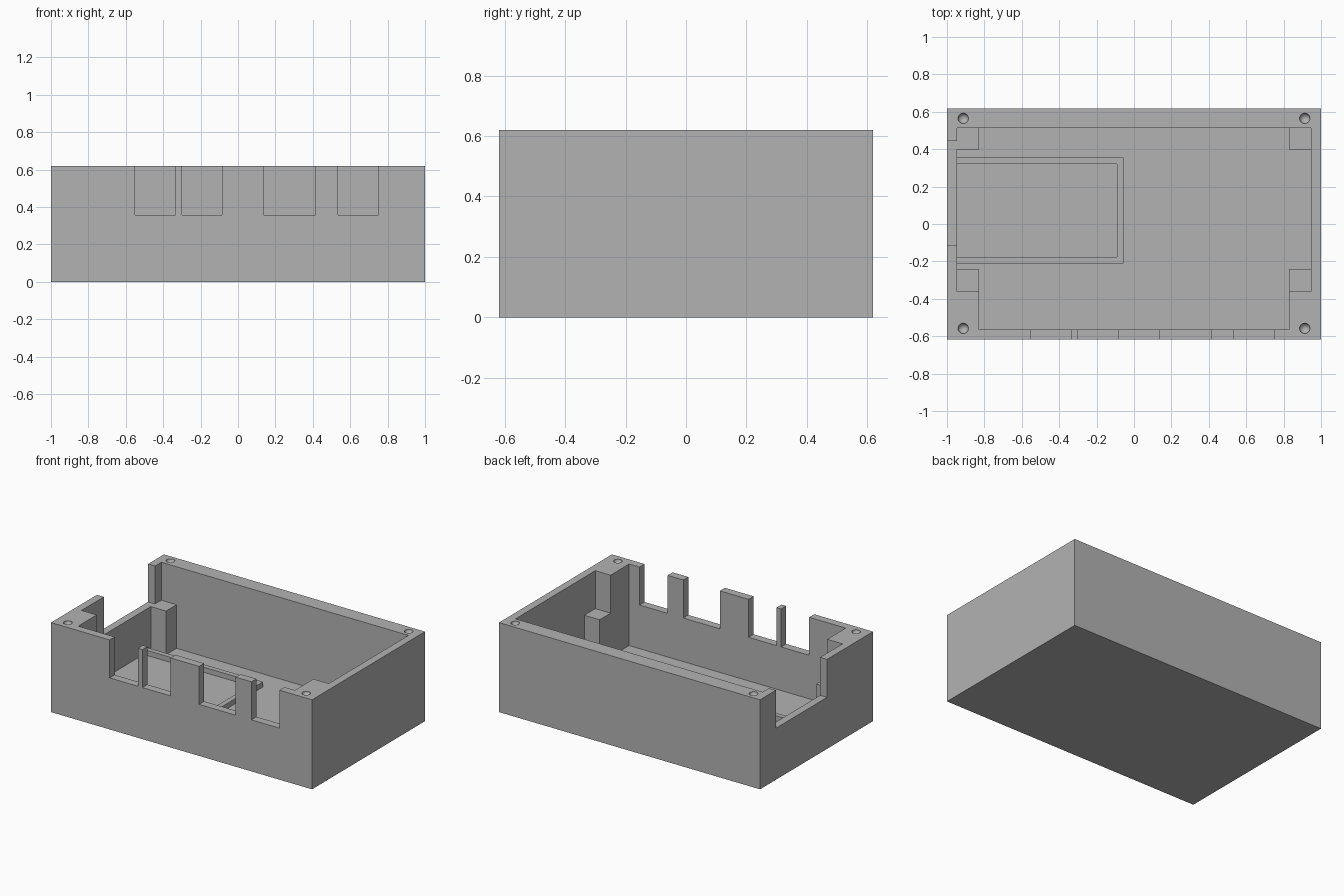
import bpy
import bmesh

cube = bpy.data.objects.get("Cube")
if cube:
    bpy.data.objects.remove(cube, do_unlink=True)

W, D, H = 1.0, 0.618, 0.62      # half width, half depth, height
FLOOR, SILL = 0.055, 0.357      # floor thickness, height of slots and posts

grey = bpy.data.materials.new("plain grey")
grey.use_nodes = True
colour = (0.45, 0.45, 0.45, 1)
grey.diffuse_color = colour
grey.node_tree.nodes["Principled BSDF"].inputs["Base Color"].default_value = colour


def finish(name, bm):
    bmesh.ops.recalc_face_normals(bm, faces=bm.faces)
    mesh = bpy.data.meshes.new(name)
    bm.to_mesh(mesh)
    bm.free()
    mesh.materials.append(grey)
    ob = bpy.data.objects.new(name, mesh)
    bpy.context.collection.objects.link(ob)
    return ob


def prism(name, points, z0, z1):
    """Extrude a plan outline between two heights."""
    bm = bmesh.new()
    face = bm.faces.new([bm.verts.new((x, y, z0)) for x, y in points])
    top = bmesh.ops.extrude_face_region(bm, geom=[face])["geom"]
    verts = [v for v in top if isinstance(v, bmesh.types.BMVert)]
    bmesh.ops.translate(bm, verts=verts, vec=(0, 0, z1 - z0))
    return finish(name, bm)


def box(name, x0, x1, y0, y1, z0, z1):
    return prism(name, [(x0, y0), (x1, y0), (x1, y1), (x0, y1)], z0, z1)


def cut(target, cutter):
    cutter.hide_render = True
    mod = target.modifiers.new("cut", "BOOLEAN")
    mod.operation, mod.solver, mod.object = "DIFFERENCE", "EXACT", cutter
    bpy.context.view_layer.objects.active = target
    bpy.ops.object.modifier_apply(modifier=mod.name)
    bpy.data.objects.remove(cutter, do_unlink=True)


# Case shell, hollowed with solid front corners
case = box("case", -W, W, -D, D, 0, H)
side = [(0.947, 0.513), (0.947, -0.36), (0.83, -0.36), (0.83, -0.563)]
outline = side + [(-x, y) for x, y in reversed(side)]
cut(case, prism("cavity_cutter", outline, FLOOR, H + 0.1))

# Slots in the front wall
for x0, x1 in [(-0.55, -0.335), (-0.3, -0.085), (0.135, 0.415), (0.535, 0.75)]:
    cut(case, box("slot_cutter", x0, x1, -0.7, -0.5, SILL, H + 0.1))

# Wide notch in the side wall
cut(case, box("notch_cutter", -1.1, -0.9, -0.115, 0.445, SILL, H + 0.1))

# Round screw dimples in the four top corners
for x in (-0.913, 0.913):
    for y in (-0.558, 0.565):
        bm = bmesh.new()
        bmesh.ops.create_uvsphere(bm, u_segments=24, v_segments=13, radius=0.028)
        bmesh.ops.translate(bm, verts=bm.verts, vec=(x, y, H))
        cut(case, finish("dimple_cutter", bm))

# Support posts in the cavity corners
for side_name, s in (("left", 1), ("right", -1)):
    for end_name, y0, y1 in (("front", -0.361, -0.24), ("back", 0.398, 0.514)):
        x0, x1 = sorted((s * 0.83, s * 0.948))
        box(f"{end_name}_{side_name}_post", x0, x1, y0, y1, FLOOR - 0.01, SILL)

# Low U-shaped rib on the floor
prism("floor_rib", [(-0.948, 0.355), (-0.057, 0.355), (-0.057, -0.21), (-0.948, -0.21),
                    (-0.948, -0.177), (-0.092, -0.177), (-0.092, 0.32), (-0.948, 0.32)],
      FLOOR - 0.01, 0.09)

# Keep edges sharp, smooth the dimples
bpy.ops.object.select_all(action="DESELECT")
case.select_set(True)
bpy.context.view_layer.objects.active = case
bpy.ops.object.shade_smooth_by_angle(angle=0.5)
